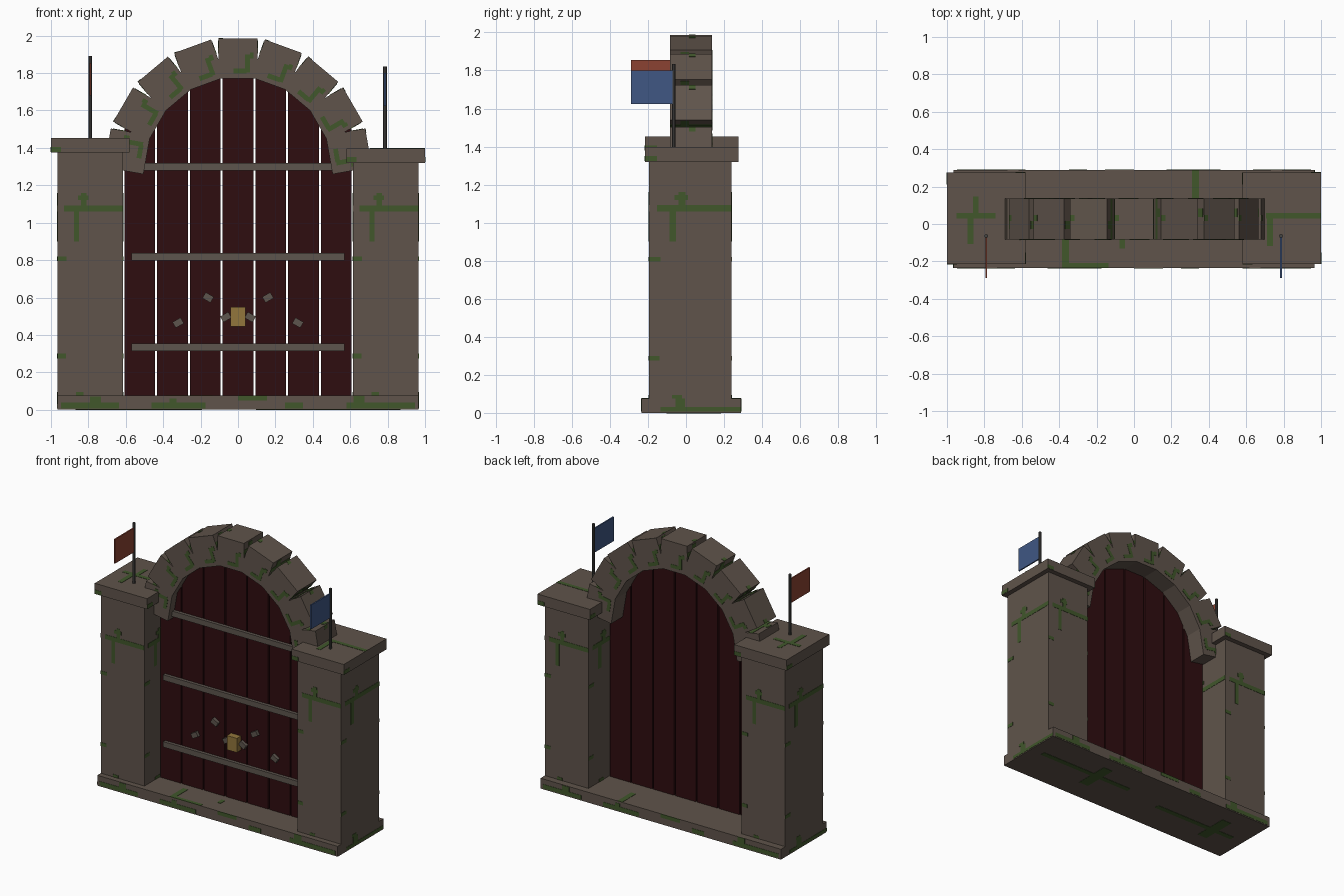
import bpy, bmesh
from math import radians, sin, cos
from mathutils import Matrix, Vector

if "Cube" in bpy.data.objects:
    bpy.data.objects.remove(bpy.data.objects["Cube"])


def material(name, rgb):
    m = bpy.data.materials.new(name)
    m.use_nodes = True
    color = (*rgb, 1)
    m.diffuse_color = color
    bsdf = m.node_tree.nodes["Principled BSDF"]
    bsdf.inputs["Base Color"].default_value = color
    bsdf.inputs["Roughness"].default_value = 0.9
    return m


STONE = material("stone", (0.115, 0.088, 0.07))
MOSS = material("moss", (0.052, 0.095, 0.024))
WOOD = material("dark_red_wood", (0.028, 0.004, 0.005))
IRON = material("iron", (0.11, 0.09, 0.075))
POLE = material("pole_grey", (0.06, 0.058, 0.055))
GOLD = material("brass", (0.29, 0.18, 0.045))
RED = material("red_cloth", (0.26, 0.055, 0.032))
BLUE = material("blue_cloth", (0.05, 0.095, 0.23))


def finish(name, bm, mat):
    me = bpy.data.meshes.new(name)
    bm.to_mesh(me)
    bm.free()
    me.materials.append(mat)
    ob = bpy.data.objects.new(name, me)
    bpy.context.collection.objects.link(ob)
    return ob


def add_box(bm, matrix, size):
    bmesh.ops.create_cube(bm, size=1, matrix=matrix @ Matrix.Diagonal((*size, 1)))


def box(name, mat, x, y, z):
    """Axis-aligned box from three (low, high) ranges."""
    bm = bmesh.new()
    mid = [(a + b) / 2 for a, b in (x, y, z)]
    add_box(bm, Matrix.Translation(mid), [b - a for a, b in (x, y, z)])
    return finish(name, bm, mat)


def face_frame(matrix, size, side):
    """Frame on one face of a box (u right, v up, w outwards) with its width and height."""
    sx, sy, sz = size
    turn, w, h, d = {
        "front": (Matrix(), sx, sz, sy),
        "right": (Matrix.Rotation(radians(90), 4, "Z"), sy, sz, sx),
        "back": (Matrix.Rotation(radians(180), 4, "Z"), sx, sz, sy),
        "left": (Matrix.Rotation(radians(-90), 4, "Z"), sy, sz, sx),
        "top": (Matrix.Rotation(radians(-90), 4, "X"), sx, sy, sz),
        "bottom": (Matrix.Rotation(radians(90), 4, "X"), sx, sy, sz),
    }[side]
    upright = Matrix.Rotation(radians(90), 4, "X")
    return matrix @ turn @ upright @ Matrix.Translation((0, 0, d / 2)), w, h


def moss(name, matrix, size, patches):
    """Thin plates on box faces; each patch is (u0, u1, v0, v1) in face fractions."""
    bm = bmesh.new()
    for sides, rects in patches:
        for side in sides.split():
            frame, w, h = face_frame(matrix, size, side)
            for u0, u1, v0, v1 in rects:
                centre = Vector(((u0 + u1 - 1) / 2 * w, (v0 + v1 - 1) / 2 * h, 0))
                add_box(bm, frame @ Matrix.Translation(centre),
                        ((u1 - u0) * w, (v1 - v0) * h, 0.004))
    finish(name, bm, MOSS)


def mossy_box(name, x, y, z, patches):
    box(name, STONE, x, y, z)
    mid = [(a + b) / 2 for a, b in (x, y, z)]
    moss(name + "_moss", Matrix.Translation(mid), [b - a for a, b in (x, y, z)], patches)


# Base slab
cross = [(.05, .4, .5, .57), (.12, .16, .25, .75), (.55, .95, .4, .47), (.68, .72, .2, .7)]
low_strip = [(.01, .17, .1, .5), (.09, .12, .5, .95), (.26, .41, .1, .5), (.31, .33, .5, .8),
             (.5, .58, .65, 1), (.63, .68, .1, .5), (.8, .99, .1, .5), (.82, .85, .5, 1)]
mossy_box("base_slab", (-.965, .965), (-.235, .29), (0, .075), [
    ("front back", low_strip),
    ("left right", [(.19, 1, .1, .4), (.34, .44, .4, 1)]),
    ("top", [(.66, .68, .7, 1), (.3, .32, 0, .3), (.32, .43, 0, .05), (.46, .475, .2, .3)]),
    ("bottom", cross)])

# Pillars with caps
pillar_y, cap_y = (-.195, .24), (-.215, .275)
for label, s, top in (("right", -1, 1.375), ("left", 1, 1.32)):
    span = sorted((s * .615, s * .965))
    height = top - .075
    rects = []
    # Growth along the pillar joints, as widths and heights above the ground
    for u0, u1, z0, z1 in ((.1, 1, 1.06, 1.092), (.25, .33, .9, 1.06), (.36, .44, 1.092, 1.16),
                           (.31, .47, 1.12, 1.145), (0, .14, .795, .82),
                           (0, .13, .275, .3), (.28, .4, .075, .095)):
        rects.append((u0, u1, (z0 - .075) / height, (z1 - .075) / height))
    mossy_box(label + "_pillar", span, pillar_y, (.075, top),
              [("front right back left", rects)])
    cap_top = [(.12, .62, .5, .56), (.26, .34, .22, .5), (.33, .4, .56, .74)]
    if s > 0:
        cap_top = [(.3, 1, .5, .56), (.31, .39, .2, .5)]
    mossy_box(label + "_pillar_cap", sorted((s * .58, s)), cap_y, (top, top + .077),
              [("top", cap_top), ("front right back left", [(0, .13, .05, .4)])])

# Arch stones
ARCH_Z, ARCH_R, STONE_SIZE = 1.277, .602, (.21, .22, .214)
for i in range(-4, 5):
    a = radians(20 * i)
    frame = (Matrix.Translation((ARCH_R * sin(a), .027, ARCH_Z + ARCH_R * cos(a)))
             @ Matrix.Rotation(a, 4, "Y"))
    bm = bmesh.new()
    add_box(bm, frame, STONE_SIZE)
    finish(f"arch_stone_{i + 5}", bm, STONE)
    # Only the faces left clear by the neighbouring stones carry growth
    moss(f"arch_stone_moss_{i + 5}", frame, STONE_SIZE, [
        ("front back", [(.68, .8, .14, .6), (.38, .72, .12, .24), (.8, .9, .5, .64)]),
        ("left right", [(0, 1, .62, .76), (.25, .45, .76, .95)]),
        ("top", [(.0, .12, .45, .6)])])

# Door planks, stepped to stay behind the arch
for i in range(-3, 4):
    top = (1.8, 1.78, 1.7, 1.5)[abs(i)]
    box(f"door_plank_{i + 4}", WOOD, (i * .175 - .0825, i * .175 + .0825),
        (-.022, .005), (.075, top))

# Door battens
for n, z in enumerate((.333, .818, 1.3)):
    box(f"door_batten_{n + 1}", IRON, (-.57, .57), (-.045, -.02), (z - .02, z + .02))

# Lock plate and slanted iron studs
box("lock", GOLD, (-.04, .04), (-.07, -.022), (.445, .548))
for s, side in ((-1, "right"), (1, "left")):
    for n, (x, z, tilt) in enumerate(((.16, .6, -30), (.32, .465, 30), (.065, .495, 30))):
        bm = bmesh.new()
        add_box(bm, Matrix.Translation((s * x, -.033, z))
                @ Matrix.Rotation(radians(s * tilt), 4, "Y"), (.05, .025, .036))
        finish(f"{side}_stud_{n + 1}", bm, IRON)

# Flags on the pillar caps
for label, x, z, cloth in (("right", -.79, 1.45, RED), ("left", .786, 1.395, BLUE)):
    bm = bmesh.new()
    bmesh.ops.create_cone(bm, cap_ends=True, segments=8, radius1=.01, radius2=.01, depth=.44,
                          matrix=Matrix.Translation((x, -.064, z + .22)))
    finish(label + "_flag_pole", bm, POLE)
    box(label + "_flag", cloth, (x - .005, x + .005), (-.288, -.068), (z + .23, z + .405))
